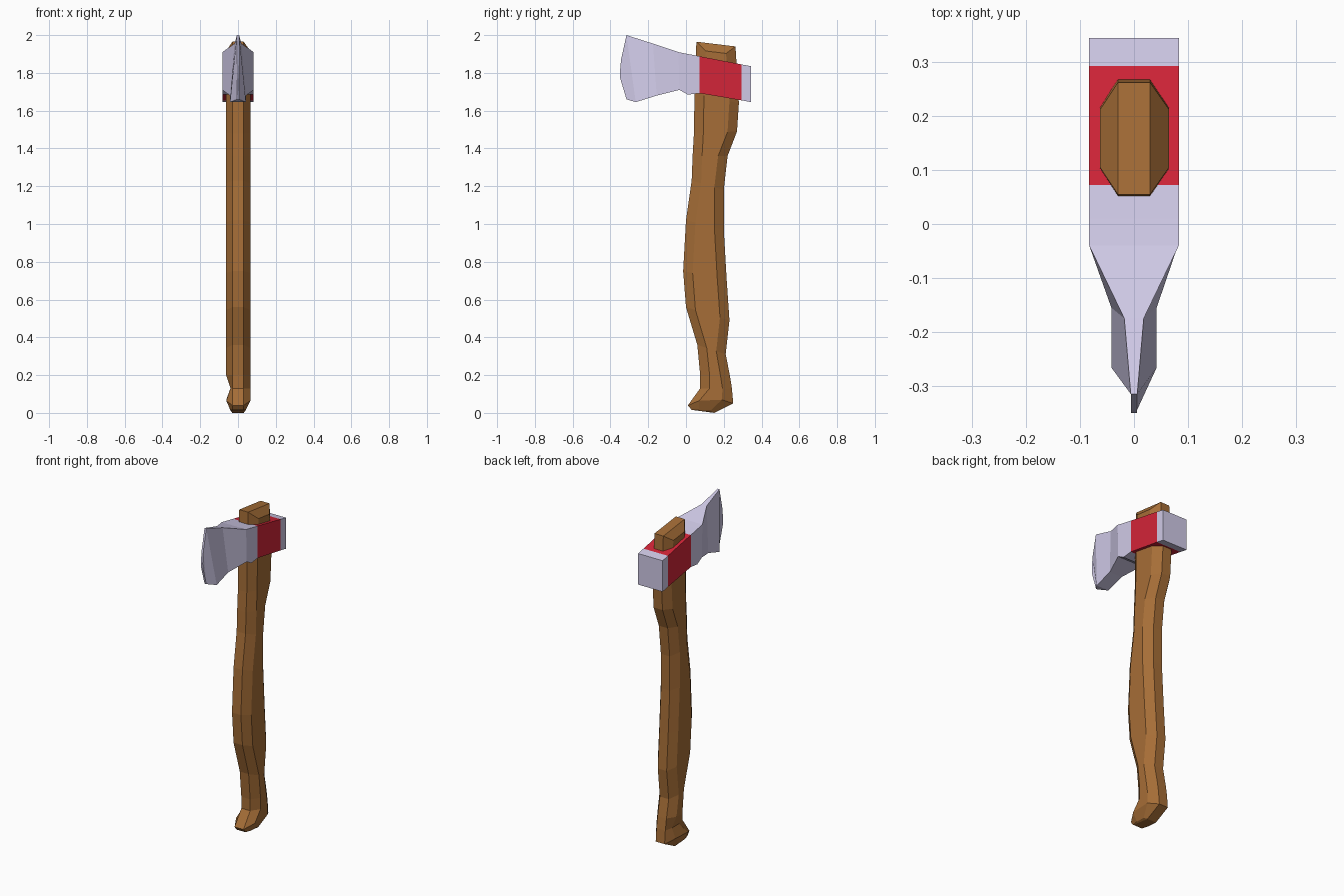
import bpy, bmesh

if "Cube" in bpy.data.objects:
    bpy.data.objects.remove(bpy.data.objects["Cube"])


def material(name, rgb):
    m = bpy.data.materials.new(name)
    m.diffuse_color = (*rgb, 1)
    m.use_nodes = True
    m.node_tree.nodes["Principled BSDF"].inputs["Base Color"].default_value = m.diffuse_color
    return m


wood = material("wood", (0.38, 0.155, 0.038))
steel = material("steel", (0.63, 0.59, 0.80))
red = material("red_paint", (0.65, 0.018, 0.04))


def loft(name, rings, mat, start=None, end=None):
    """Skin a list of equal-length rings; start/end list the index groups of cap faces."""
    bm = bmesh.new()
    vs = [[bm.verts.new(p) for p in r] for r in rings]
    n = len(rings[0])
    for a, b in zip(vs, vs[1:]):
        for i in range(n):
            j = (i + 1) % n
            bm.faces.new((a[i], a[j], b[j], b[i]))
    for ring, cap in ((vs[0], start), (vs[-1], end)):
        for group in cap or ():
            bm.faces.new([ring[i] for i in group])
    bmesh.ops.recalc_face_normals(bm, faces=bm.faces)
    me = bpy.data.meshes.new(name)
    bm.to_mesh(me)
    bm.free()
    me.materials.append(mat)
    ob = bpy.data.objects.new(name, me)
    bpy.context.collection.objects.link(ob)
    return ob


# Handle: eight-sided sections, given as front (y, z), back (y, z), side drop, left half width
def oval(yf, zf, yb, zb, drop=0, left=0.063, inset=0.05):
    t = inset / (yb - yf)
    yi, zi = yf + inset, zf + (zb - zf) * t - drop
    yj, zj = yb - inset, zb - (zb - zf) * t - drop
    s, r, lc = 0.03, 0.065, min(0.03, left * 0.75)
    return [(s, yf, zf), (r, yi, zi), (r, yj, zj), (s, yb, zb),
            (-lc, yb, zb), (-left, yj, zj), (-left, yi, zi), (-lc, yf, zf)]


stations = [
    (0.055, 1.965, 0.262, 1.94, 0.043),
    (0.045, 1.69, 0.28, 1.64),
    (0.042, 1.48, 0.27, 1.49),
    (0.035, 1.36, 0.22, 1.36),
    (0.03, 1.23, 0.20, 1.18),
    (0.0, 1.02, 0.20, 0.97),
    (-0.015, 0.75, 0.215, 0.71),
    (0.0, 0.56, 0.23, 0.49),
    (0.06, 0.36, 0.21, 0.31),
    (0.075, 0.20, 0.232, 0.20),
    (0.075, 0.13, 0.243, 0.13, 0, 0.04),
    (0.01, 0.04, 0.25, 0.05, -0.022, 0.062, 0.06),
]
rings = [oval(*s) for s in stations]
# Chamfered foot underside
rings.append([(0.03, 0.03, 0.016), (0.04, 0.07, 0.014), (0.04, 0.13, 0.012), (0.03, 0.15, 0.0),
              (-0.03, 0.15, 0.0), (-0.04, 0.13, 0.012), (-0.04, 0.07, 0.014), (-0.03, 0.03, 0.016)])
strips = [(0, 1, 2, 3), (0, 3, 4, 7), (4, 5, 6, 7)]
loft("handle", rings, wood, strips, strips)


# Head: four-sided sections, given as top (half width, y, z) and bottom (half width, y, z)
def slab(xt, yt, zt, xb, yb, zb):
    return [(xt, yt, zt), (-xt, yt, zt), (-xb, yb, zb), (xb, yb, zb)]


W = 0.083
back = slab(W, 0.345, 1.835, W, 0.345, 1.645)
band_back = slab(W, 0.293, 1.845, W, 0.293, 1.655)
band_front = slab(W, 0.072, 1.888, W, 0.072, 1.692)
cap = [(0, 1, 2, 3)]

loft("poll", [back, band_back], steel, cap)
loft("eye_band", [band_back, band_front], red)
loft("blade", [
    band_front,
    slab(W, 0.01, 1.90, W, 0.01, 1.685),
    slab(W, -0.04, 1.91, W, -0.035, 1.71),
    slab(0.018, -0.175, 1.955, 0.042, -0.155, 1.68),
    slab(0.006, -0.315, 2.0, 0.042, -0.266, 1.645),
    slab(0.006, -0.344, 1.87, 0.006, -0.315, 1.66),
    slab(0.006, -0.35, 1.80, 0.006, -0.348, 1.77),
], steel, None, cap)
